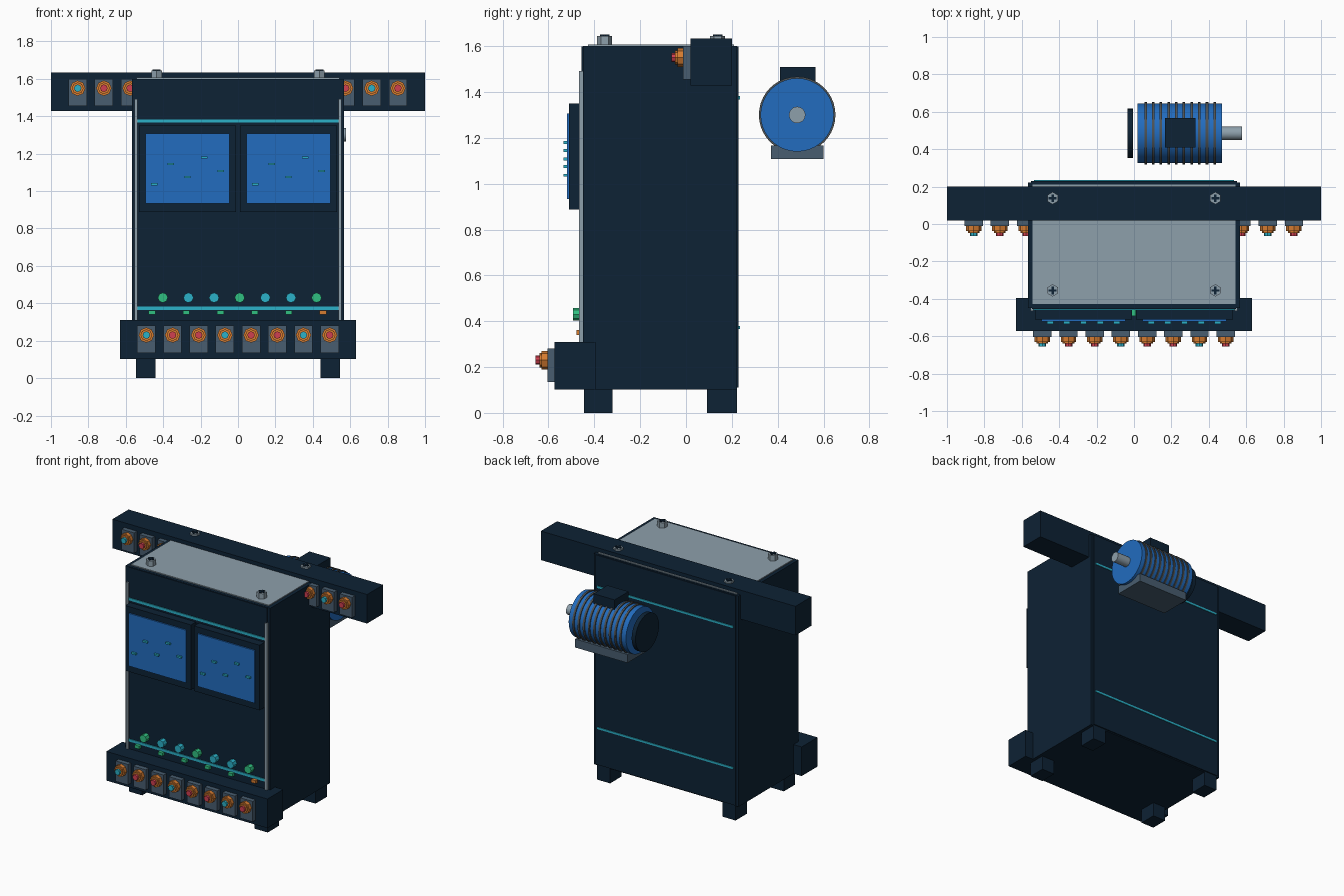
import bpy
import math
from mathutils import Vector

cube = bpy.data.objects.get("Cube")
if cube:
    bpy.data.objects.remove(cube, do_unlink=True)


def material(name, r, g, b):
    m = bpy.data.materials.new(name)
    m.use_nodes = True
    m.diffuse_color = (r, g, b, 1)
    bsdf = next(n for n in m.node_tree.nodes if n.type == 'BSDF_PRINCIPLED')
    bsdf.inputs["Base Color"].default_value = (r, g, b, 1)
    return m


NAVY = material("navy", .004, .016, .035)
STEEL = material("light steel", .27, .35, .41)
BLUE = material("blue", .016, .15, .52)
CYAN = material("cyan", .024, .44, .58)
GREEN = material("green", .03, .53, .22)
ORANGE = material("orange", .67, .2, .03)
RED = material("red", .63, .05, .08)
SLATE = material("slate", .065, .11, .16)
FIN = material("fin grey", .075, .085, .09)


def box(name, mat, x, y, z):
    """Box from (min, max) ranges on each axis."""
    lo, hi = Vector((x[0], y[0], z[0])), Vector((x[1], y[1], z[1]))
    bpy.ops.mesh.primitive_cube_add(size=1, location=(lo + hi) / 2)
    ob = bpy.context.object
    ob.name = name
    for v in ob.data.vertices:
        v.co = Vector(a * b for a, b in zip(v.co, hi - lo))
    ob.data.materials.append(mat)
    return ob


def around(c, half):
    return (c - half, c + half)


def cylinder(name, mat, axis, start, end, radius, sides=8):
    """Cylinder along x, y or z; start is a point, end a coordinate on the axis."""
    i = "xyz".index(axis)
    centre = list(start)
    centre[i] = (start[i] + end) / 2
    turn = {"x": (0, math.pi / 2, 0), "y": (math.pi / 2, 0, 0), "z": (0, 0, 0)}[axis]
    bpy.ops.mesh.primitive_cylinder_add(vertices=sides, radius=radius,
                                        depth=abs(end - start[i]),
                                        location=centre, rotation=turn)
    ob = bpy.context.object
    ob.name = name
    ob.data.materials.append(mat)
    if sides > 12:
        bpy.ops.object.shade_smooth_by_angle(angle=math.radians(35))
    return ob


def terminal(name, x, y, z, cap):
    """Mounting block with a two step nut and a coloured cap, facing -y."""
    box(name + "_block", SLATE, around(x, .049), (y - .032, y + .005), (z - .095, z + .05))
    cylinder(name + "_nut", ORANGE, "y", (x, y - .03, z), y - .058, .041)
    cylinder(name + "_collar", ORANGE, "y", (x, y - .058, z), y - .067, .031)
    cylinder(name + "_cap", cap, "y", (x, y - .065, z), y - .083, .02)


# Cabinet with front, back and top panels
box("cabinet", NAVY, (-.568, .568), (-.45, .222), (.103, 1.6))
box("front_panel", NAVY, (-.545, .545), (-.455, -.44), (.11, 1.598))
box("back_panel", NAVY, (-.55, .55), (.21, .23), (.11, 1.598))
box("top_plate", STEEL, (-.543, .543), (-.428, .21), (1.59, 1.607))

# Legs
for sx in (-1, 1):
    for y in ((-.445, -.32), (.092, .222)):
        box("leg", NAVY, around(sx * .493, .052), y, (0, .11))

# Front tray and rear cross beam with their terminals
box("front_tray", NAVY, (-.632, .632), (-.573, -.395), (.103, .31))
for i in range(8):
    terminal("tray_terminal", -.49 + .14 * i, -.573, .23, RED if i % 3 else CYAN)
box("rear_beam", NAVY, (-1, 1), (.02, .2), (1.428, 1.634))
for x, cap in ((-.857, CYAN), (-.717, RED), (-.577, RED),
               (.575, RED), (.715, CYAN), (.855, RED)):
    terminal("beam_terminal", x, .02, 1.55, cap)

# Cyan trim lines on front and back
for z in (1.375, .373):
    box("front_trim", CYAN, (-.54, .54), (-.461, -.45), around(z, .009))
    box("back_trim", CYAN, (-.535, .535), (.225, .235), around(z, .007))

# Vertical front rails
for sx in (-1, 1):
    box("front_rail", STEEL, around(sx * .545, .009), (-.466, -.445), (.2, 1.492))

# Screens with small markers
for sx in (-1, 1):
    cx = sx * .27
    box("screen_frame", NAVY, around(cx, .258), (-.511, -.45), (.888, 1.35))
    box("screen", BLUE, around(cx, .225), (-.52, -.505), (.933, 1.307))
    for i, z in enumerate((1.037, 1.145, 1.075, 1.18, 1.108)):
        box("screen_marker", CYAN, around(cx + (i - 2) * .089, .017),
            (-.534, -.515), around(z, .006))

# Push buttons and indicator lamps
for i in range(7):
    cylinder("button", CYAN if i % 3 else GREEN, "y",
             (-.402 + .137 * i, -.45, .43), -.493, .027)
for i in range(6):
    box("indicator", ORANGE if i == 5 else GREEN, around(-.46 + .183 * i, .018),
        (-.477, -.45), around(.35, .011))

# Hex bolts with cross slots on top
for x in (-.435, .435):
    for y in (-.355, .138):
        cylinder("bolt_head", STEEL, "z", (x, y, 1.6), 1.645, .033, 6)
        box("bolt_slot", NAVY, around(x, .021), around(y, .006), (1.63, 1.651))
        box("bolt_slot", NAVY, around(x, .006), around(y, .021), (1.63, 1.651))

# Motor behind the cabinet
MY, MZ = .485, 1.3
cylinder("motor_body", BLUE, "x", (.02, MY, MZ), .47, .16, 40)
for i in range(10):
    x = .062 + .041 * i
    cylinder("motor_fin", FIN, "x", (x - .007, MY, MZ), x + .007, .167, 40)
cylinder("motor_shaft", STEEL, "x", (.46, MY, MZ), .578, .036, 20)
cylinder("motor_fan_cover", NAVY, "x", (-.035, MY, MZ), -.005, .132, 32)
box("motor_foot", SLATE, (.04, .45), around(MY, .115), (1.107, 1.167))
box("motor_terminal_box", NAVY, (.165, .33), around(MY + .003, .078), (1.43, 1.508))
